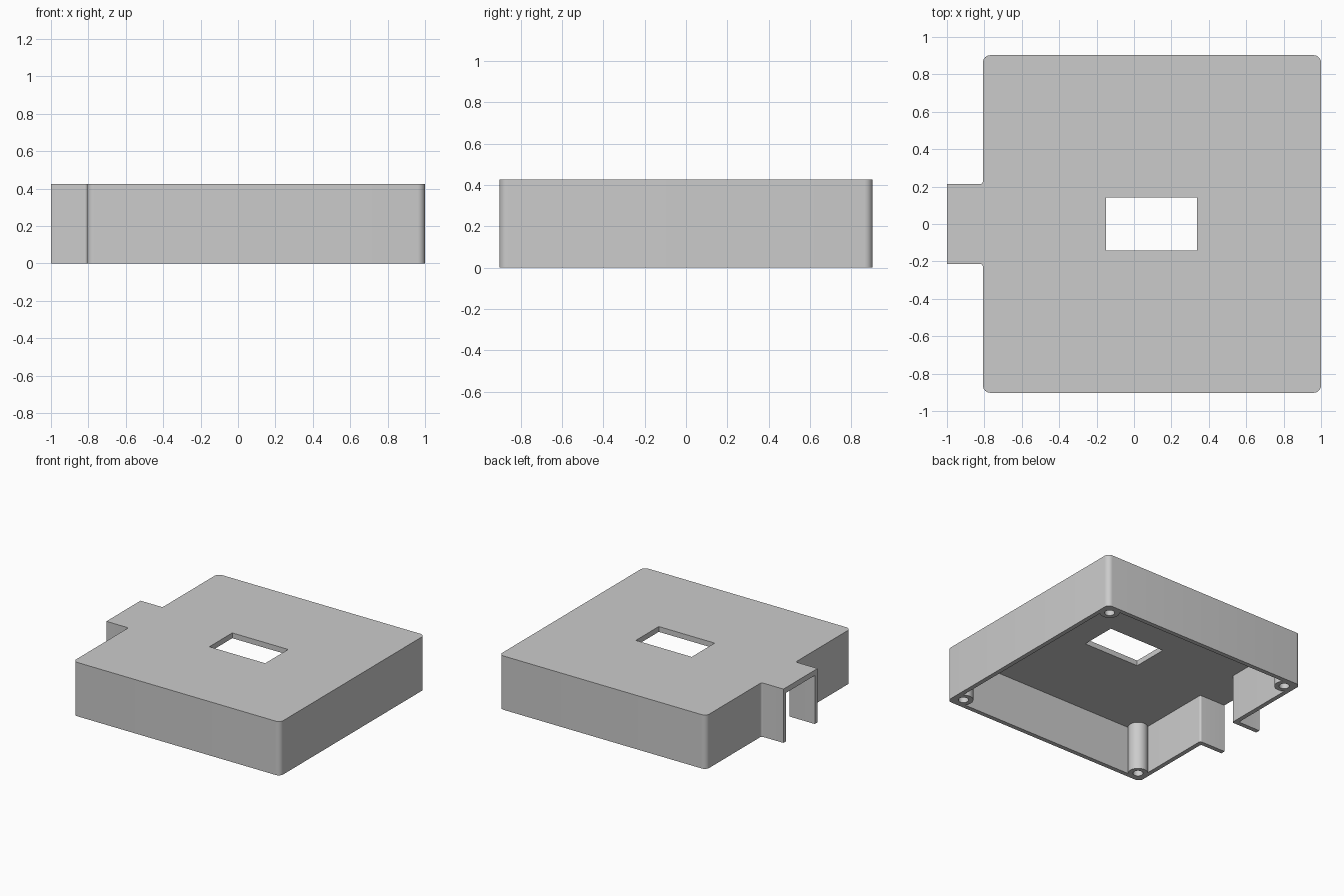
import bpy, bmesh, math

cube = bpy.data.objects.get("Cube")
if cube:
    bpy.data.objects.remove(cube, do_unlink=True)

LEFT, RIGHT, HALF_Y, HEIGHT = -0.808, 1.0, 0.9025, 0.425
TAB_END, TAB_Y = -1.0, 0.213
WALL, ROOF = 0.035, 0.042
POST_INSET, POST_R, SCREW_R = 0.083, 0.072, 0.037

grey = bpy.data.materials.new("plain grey")
grey.use_nodes = True
colour = (0.6, 0.6, 0.6, 1)
grey.diffuse_color = colour
grey.node_tree.nodes["Principled BSDF"].inputs["Base Color"].default_value = colour


def prism(name, points, z0, z1):
    """Extrude a flat outline from z0 up to z1."""
    bm = bmesh.new()
    face = bm.faces.new([bm.verts.new((x, y, z0)) for x, y in points])
    out = bmesh.ops.extrude_face_region(bm, geom=[face])
    for v in out["geom"]:
        if isinstance(v, bmesh.types.BMVert):
            v.co.z = z1
    bmesh.ops.recalc_face_normals(bm, faces=bm.faces)
    mesh = bpy.data.meshes.new(name)
    bm.to_mesh(mesh)
    bm.free()
    mesh.materials.append(grey)
    obj = bpy.data.objects.new(name, mesh)
    bpy.context.collection.objects.link(obj)
    return obj


def arc(cx, cy, r, start, end, steps=8):
    angles = [math.radians(start + (end - start) * i / steps) for i in range(steps + 1)]
    return [(cx + r * math.cos(a), cy + r * math.sin(a)) for a in angles]


def outline(inset, tab_end, corner, fillet):
    """Rounded box with a cable tab on one side; half is drawn, half mirrored."""
    x0, x1 = LEFT + inset, RIGHT - inset
    y1, t = HALF_Y - inset, TAB_Y - inset
    half = arc(x1 - corner, y1 - corner, corner, 0, 90)
    half += arc(x0 + corner, y1 - corner, corner, 90, 180)
    half += arc(x0 - fillet, t + fillet, fillet, 0, -90)
    half.append((tab_end, t))
    return half + [(x, -y) for x, y in reversed(half)]


def boolean(target, cutter, operation):
    mod = target.modifiers.new(cutter.name, "BOOLEAN")
    mod.operation, mod.solver, mod.object = operation, "EXACT", cutter
    bpy.context.view_layer.objects.active = target
    bpy.ops.object.modifier_apply(modifier=mod.name)
    bpy.data.objects.remove(cutter, do_unlink=True)


# Open-bottomed cover with its tab open at the end
cover = prism("cover", outline(0, TAB_END, 0.04, 0.015), 0, HEIGHT)
boolean(cover, prism("cavity", outline(WALL, TAB_END - 0.1, 0.01, 0.015),
                     -0.1, HEIGHT - ROOF), "DIFFERENCE")

# Window through the roof
window = [(-0.15, -0.143), (0.338, -0.143), (0.338, 0.143), (-0.15, 0.143)]
boolean(cover, prism("window", window, 0.2, 0.6), "DIFFERENCE")

# Corner screw posts with blind holes
for x in (LEFT + POST_INSET, RIGHT - POST_INSET):
    for y in (POST_INSET - HALF_Y, HALF_Y - POST_INSET):
        post = arc(x, y, POST_R, 0, 360, 32)[:-1]
        hole = arc(x, y, SCREW_R, 0, 360, 32)[:-1]
        boolean(cover, prism("post", post, 0, HEIGHT - ROOF / 2), "UNION")
        boolean(cover, prism("screw_hole", hole, -0.1, HEIGHT - ROOF), "DIFFERENCE")

bpy.ops.object.select_all(action="DESELECT")
cover.select_set(True)
bpy.context.view_layer.objects.active = cover
bpy.ops.object.shade_smooth_by_angle(angle=math.radians(30))
